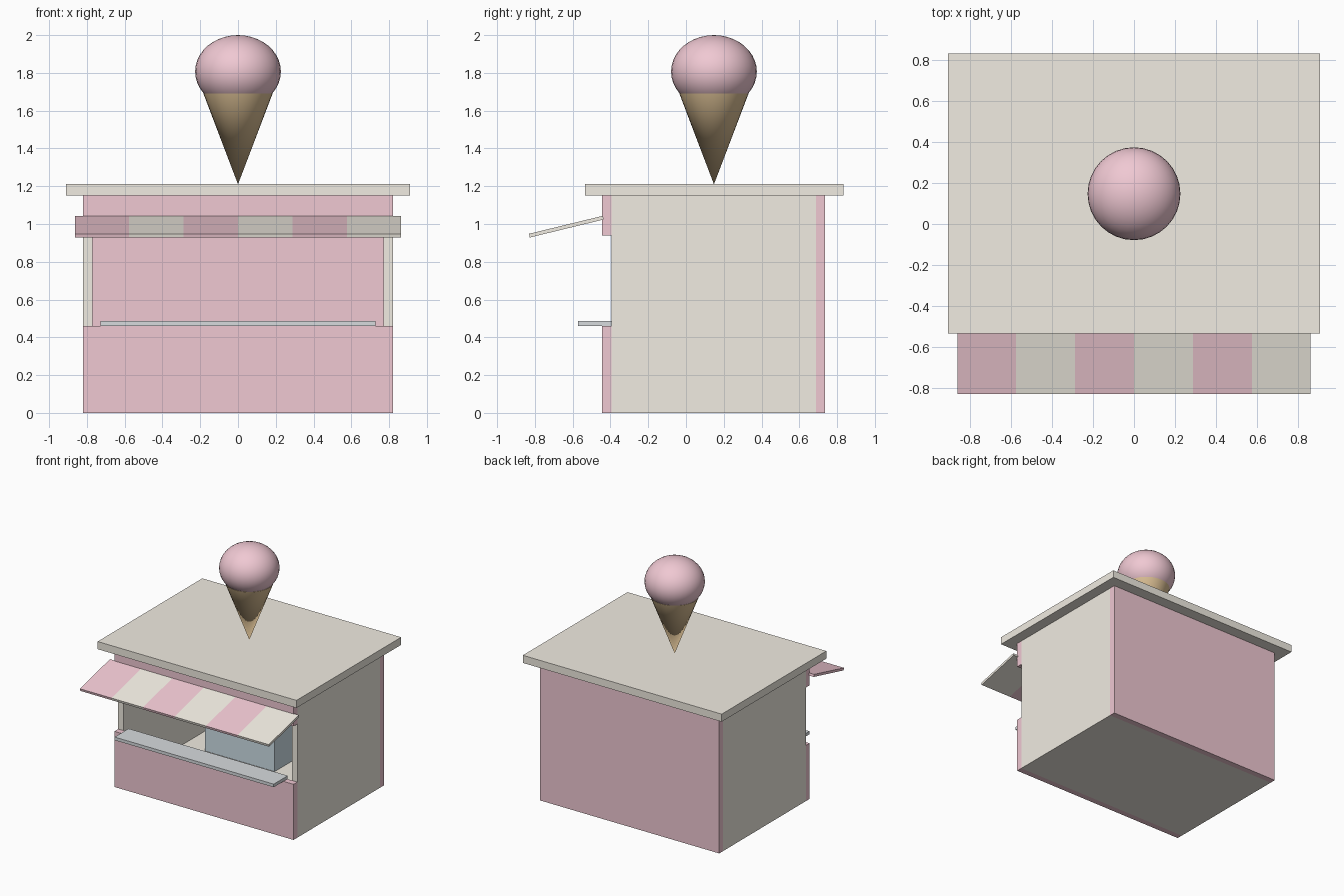
import bpy, bmesh, math
from mathutils import Matrix

if "Cube" in bpy.data.objects:
    bpy.data.objects.remove(bpy.data.objects["Cube"])


def material(name, rgb):
    m = bpy.data.materials.new(name)
    m.diffuse_color = (*rgb, 1)
    m.use_nodes = True
    m.node_tree.nodes["Principled BSDF"].inputs["Base Color"].default_value = m.diffuse_color
    return m


PINK = material("pink", (0.87, 0.58, 0.65))
CREAM = material("cream", (0.88, 0.84, 0.76))
STEEL = material("steel", (0.68, 0.71, 0.73))
BLUE = material("pale_blue", (0.62, 0.74, 0.81))
WAFER = material("wafer", (0.72, 0.53, 0.30))


def add(name, bm, mat):
    mesh = bpy.data.meshes.new(name)
    bm.to_mesh(mesh)
    bm.free()
    mesh.materials.append(mat)
    ob = bpy.data.objects.new(name, mesh)
    bpy.context.collection.objects.link(ob)
    return ob


def box(name, x, y, z, mat):
    """Box from (min, max) ranges, origin at its centre."""
    bm = bmesh.new()
    bmesh.ops.create_cube(bm, size=1)
    bmesh.ops.scale(bm, vec=[r[1] - r[0] for r in (x, y, z)], verts=bm.verts)
    ob = add(name, bm, mat)
    ob.location = [(r[0] + r[1]) / 2 for r in (x, y, z)]
    return ob


def smooth(ob):
    bpy.ops.object.select_all(action='DESELECT')
    ob.select_set(True)
    bpy.context.view_layer.objects.active = ob
    bpy.ops.object.shade_smooth_by_angle(angle=math.radians(40))


W, T = 0.82, 0.05            # half width and wall thickness
FRONT, BACK, TOP = -0.445, 0.737, 1.15

# Hut shell, open across the front
box("floor", (-W + T, W - T), (FRONT + T, BACK - T), (0, 0.05), CREAM)
box("back_wall", (-W, W), (BACK - T, BACK), (0, TOP), PINK)
box("front_lower_wall", (-W, W), (FRONT, FRONT + T), (0, 0.46), PINK)
box("front_header", (-W, W), (FRONT, FRONT + T), (0.94, TOP), PINK)
for side, s in (("left", -1), ("right", 1)):
    box(side + "_wall", sorted((s * W, s * (W - T))),
        (FRONT + T, BACK - T), (0, TOP), CREAM)
box("roof", (-0.91, 0.91), (-0.535, 0.833), (TOP, 1.213), CREAM)

# Serving shelf and the freezer inside
box("serving_shelf", (-0.728, 0.728), (-0.573, -0.39), (0.46, 0.486), STEEL)
box("freezer", (-0.57, 0.07), (0.38, 0.68), (0.05, 0.45), BLUE)

# Striped sloping awning
STRIPE = 0.288
for i in range(6):
    x = -0.864 + i * STRIPE
    panel = box(f"awning_stripe_{i + 1}", (x, x + STRIPE), (-0.835, -0.432),
                (0.976, 0.996), CREAM if i % 2 else PINK)
    panel.rotation_euler.x = math.atan2(0.095, 0.39)

# Rooftop cone, point down
bm = bmesh.new()
bmesh.ops.create_cone(bm, segments=32, cap_ends=True, radius1=0, radius2=0.183,
                      depth=0.48)
cone = add("wafer_cone", bm, WAFER)
cone.location = (0, 0.148, 1.45)
smooth(cone)

# Slightly squashed scoop
bm = bmesh.new()
bmesh.ops.create_uvsphere(bm, u_segments=32, v_segments=20, radius=0.227,
                          matrix=Matrix.Diagonal((1, 1, 0.85, 1)))
scoop = add("scoop", bm, PINK)
scoop.location = (0, 0.148, 1.807)
smooth(scoop)
